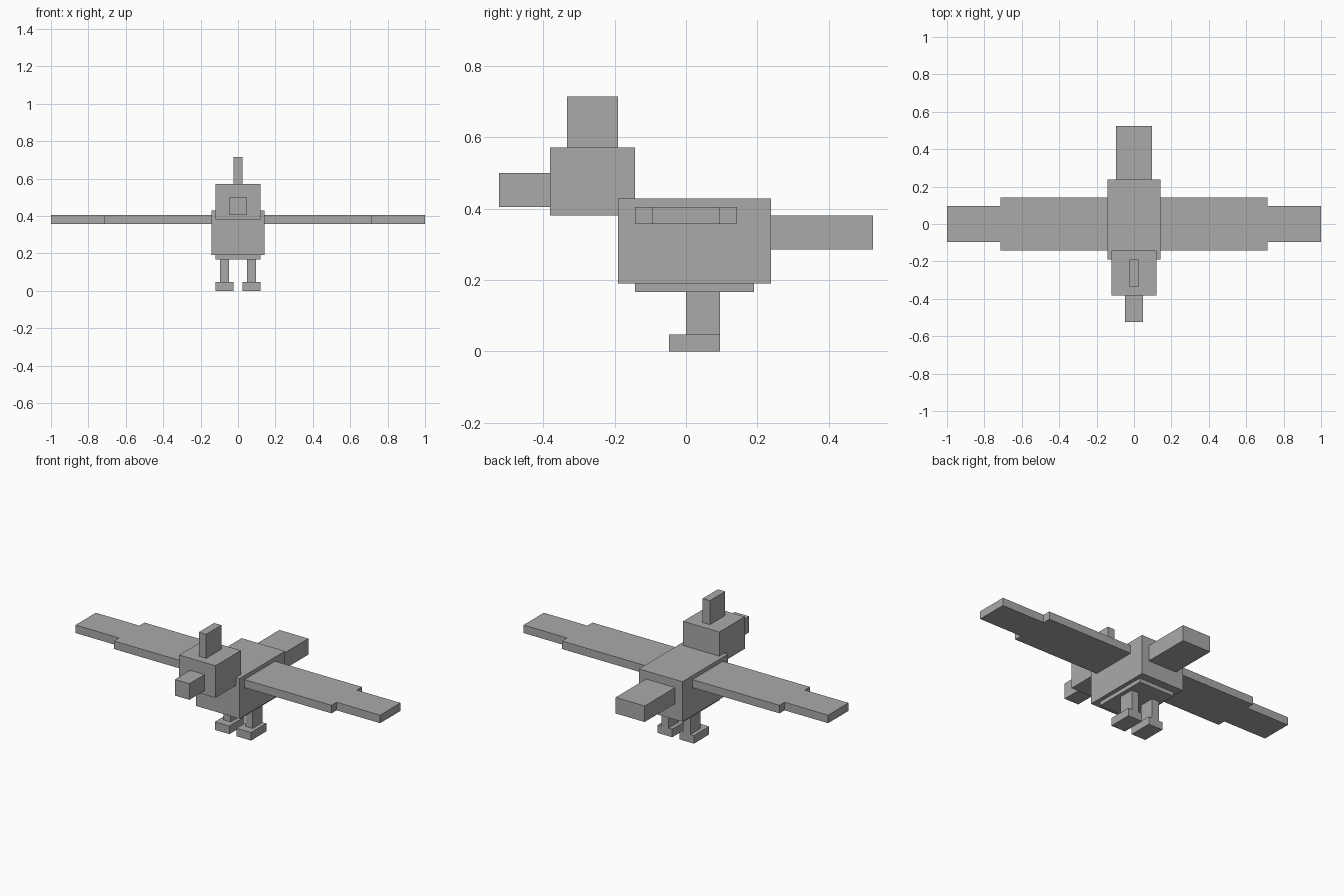
import bpy
import bmesh
from mathutils import Vector

UNIT = 1 / 42  # one block of the model's grid

default_cube = bpy.data.objects.get("Cube")
if default_cube:
    bpy.data.objects.remove(default_cube, do_unlink=True)

grey = bpy.data.materials.new("plain grey")
grey.use_nodes = True
grey.diffuse_color = (0.4, 0.4, 0.4, 1)
grey.node_tree.nodes["Principled BSDF"].inputs["Base Color"].default_value = grey.diffuse_color


def box(name, x, y, z, mirrored=False):
    """Box spanning the given (low, high) ranges in grid blocks."""
    low, high = (Vector(corner) * UNIT for corner in zip(x, y, z))
    bm = bmesh.new()
    bmesh.ops.create_cube(bm, size=1)
    bmesh.ops.scale(bm, vec=high - low, verts=bm.verts)
    bmesh.ops.translate(bm, vec=(low + high) / 2, verts=bm.verts)
    mesh = bpy.data.meshes.new(name)
    bm.to_mesh(mesh)
    bm.free()
    mesh.materials.append(grey)
    obj = bpy.data.objects.new(name, mesh)
    bpy.context.collection.objects.link(obj)
    if mirrored:
        obj.modifiers.new("Mirror", "MIRROR").use_mirror_merge = False
    return obj


# Body and tail
box("body", (-6, 6), (-8, 10), (8, 18))
box("belly", (-5, 5), (-6, 8), (7, 8))
box("tail", (-4, 4), (10, 22), (12, 16))

# Head
box("head", (-5, 5), (-16, -6), (16, 24))
box("beak", (-2, 2), (-22, -16), (17, 21))
box("crest", (-1, 1), (-14, -8), (24, 30))

# Wings, mirrored to both sides
box("wings", (6, 30), (-6, 6), (15, 17), mirrored=True)
box("wing_tips", (30, 42), (-4, 4), (15, 17), mirrored=True)

# Legs and feet, mirrored to both sides
box("legs", (2, 4), (0, 4), (2, 7), mirrored=True)
box("feet", (1, 5), (-2, 4), (0, 2), mirrored=True)
